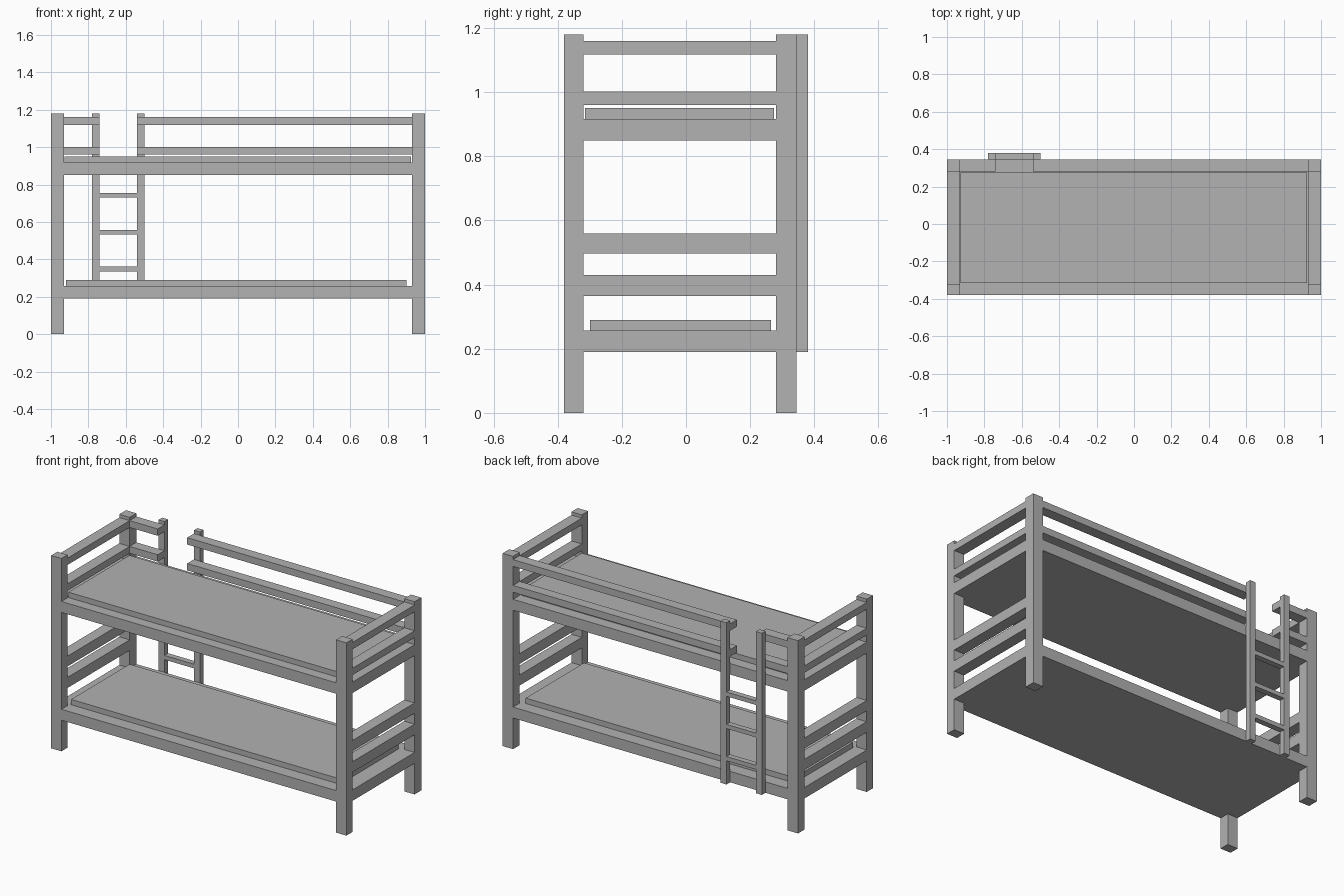
import bpy

cube = bpy.data.objects.get("Cube")
if cube:
    bpy.data.objects.remove(cube, do_unlink=True)

grey = bpy.data.materials.new("plain grey")
grey.use_nodes = True
grey.diffuse_color = (0.445, 0.445, 0.445, 1)
grey.node_tree.nodes["Principled BSDF"].inputs["Base Color"].default_value = grey.diffuse_color


def box(name, x, y, z):
    """Box filling the given (low, high) range on each axis."""
    bpy.ops.mesh.primitive_cube_add(size=1)
    ob = bpy.context.object
    ob.name = ob.data.name = name
    for v in ob.data.vertices:
        v.co = [low + (c + 0.5) * (high - low)
                for c, (low, high) in zip(v.co, (x, y, z))]
    ob.data.materials.append(grey)
    return ob


INNER, HEIGHT = 0.93, 1.18
FRONT, BACK = (-0.38, -0.32), (0.28, 0.345)
BETWEEN = (FRONT[1], BACK[0])
LADDER_Y = (BACK[1], 0.38)
lower_frame, upper_frame = (0.19, 0.257), (0.85, 0.917)
guard_heights = [(0.96, 1.002), (1.118, 1.16)]
end_heights = [lower_frame, (0.365, 0.43), (0.497, 0.56), upper_frame] + guard_heights

# Corner posts and the rails across both ends
for side, x in (("right", (-1, -INNER)), ("left", (INNER, 1))):
    box(f"{side}_front_post", x, FRONT, (0, HEIGHT))
    box(f"{side}_back_post", x, BACK, (0, HEIGHT))
    for z in end_heights:
        box(f"{side}_end_rail", x, BETWEEN, z)

# Bed decks with their mattresses
for level, z in (("lower", lower_frame), ("upper", upper_frame)):
    box(f"{level}_bed_deck", (-INNER, INNER), (FRONT[0], BACK[1]), z)
box("lower_mattress", (-0.92, 0.9), (-0.3, 0.265), (lower_frame[1], 0.29))
box("upper_mattress", (-0.928, 0.925), (-0.315, 0.275), (upper_frame[1], 0.95))

# Guard rails along the back, open at the ladder
for z in guard_heights:
    box("short_guard_rail", (-INNER, -0.74), BACK, z)
    box("long_guard_rail", (-0.54, INNER), BACK, z)

# Ladder
for x in ((-0.78, -0.74), (-0.54, -0.5)):
    box("ladder_upright", x, LADDER_Y, (lower_frame[0], HEIGHT))
for z in (0.335, 0.532, 0.73):
    box("ladder_rung", (-0.74, -0.54), LADDER_Y, (z, z + 0.026))
